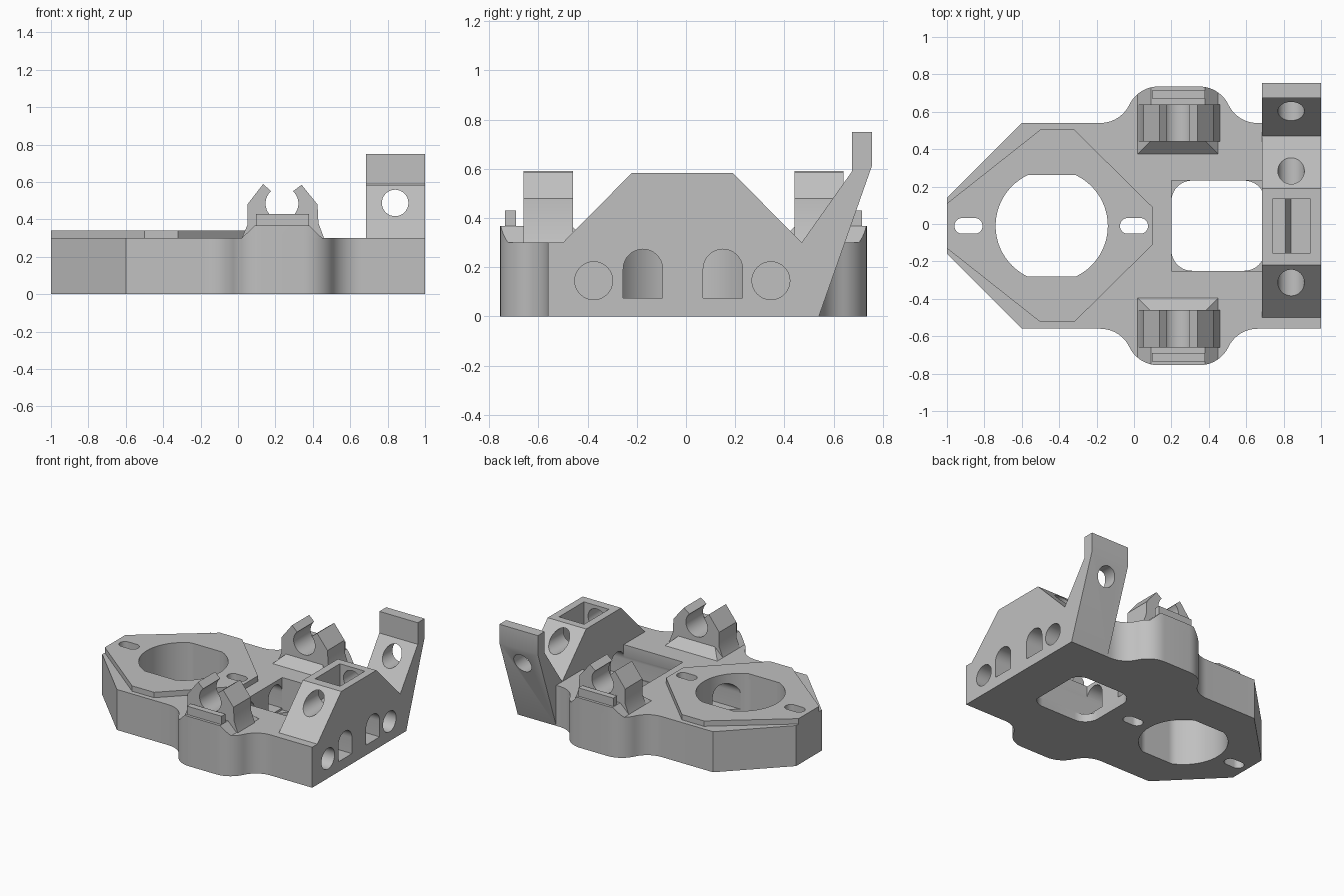
import bpy, bmesh
from math import sin, cos, pi, atan2, radians
from mathutils import Vector

cube = bpy.data.objects.get("Cube")
if cube:
    bpy.data.objects.remove(cube, do_unlink=True)

CY = -0.01  # symmetry line of the plate

grey = bpy.data.materials.new("plain grey")
grey.use_nodes = True
grey.diffuse_color = (0.53, 0.53, 0.53, 1)
grey.node_tree.nodes["Principled BSDF"].inputs["Base Color"].default_value = (0.53, 0.53, 0.53, 1)


def make(name, bm):
    bmesh.ops.recalc_face_normals(bm, faces=bm.faces)
    mesh = bpy.data.meshes.new(name)
    bm.to_mesh(mesh)
    bm.free()
    mesh.materials.append(grey)
    obj = bpy.data.objects.new(name, mesh)
    bpy.context.collection.objects.link(obj)
    return obj


def prism(name, pts, axis, lo, hi):
    """Extrude a 2D profile along an axis."""
    place = {"x": lambda a, b, t: (t, a, b),
             "y": lambda a, b, t: (a, t, b),
             "z": lambda a, b, t: (a, b, t)}[axis]
    bm = bmesh.new()
    face = bm.faces.new([bm.verts.new(place(a, b, lo)) for a, b in pts])
    ext = bmesh.ops.extrude_face_region(bm, geom=[face])
    shift = Vector(place(0, 0, hi - lo))
    bmesh.ops.translate(bm, vec=shift,
                        verts=[v for v in ext["geom"] if isinstance(v, bmesh.types.BMVert)])
    return make(name, bm)


def hull(name, pts):
    bm = bmesh.new()
    for p in pts:
        bm.verts.new(p)
    bmesh.ops.convex_hull(bm, input=bm.verts)
    return make(name, bm)


def arc(cx, cy, r, a0, a1, n=16):
    return [(cx + r * cos(radians(a0 + (a1 - a0) * i / n)),
             cy + r * sin(radians(a0 + (a1 - a0) * i / n))) for i in range(n + 1)]


def rounded(x0, x1, y0, y1, r):
    return (arc(x1 - r, y1 - r, r, 0, 90, 10) + arc(x0 + r, y1 - r, r, 90, 180, 10)
            + arc(x0 + r, y0 + r, r, 180, 270, 10) + arc(x1 - r, y0 + r, r, 270, 360, 10))


def box(x0, x1, y0, y1):
    return [(x0, y0), (x1, y0), (x1, y1), (x0, y1)]


def boolean(obj, tools, op="DIFFERENCE"):
    for t in tools:
        m = obj.modifiers.new("cut", "BOOLEAN")
        m.operation, m.object, m.solver = op, t, "EXACT"
        bpy.context.view_layer.objects.active = obj
        bpy.ops.object.modifier_apply(modifier=m.name)


def mirrored(half):
    """Close a half outline, given as distance from the symmetry line."""
    return [(x, CY + d) for x, d in half] + [(x, CY - d) for x, d in reversed(half)]


# Base outline with a rounded bulge on each side
LOW, HIGH, DX = 0.55, 0.745, 0.31
turn = 2 * atan2(HIGH - LOW, DX)
R = DX / (2 * sin(turn))
deg = turn * 180 / pi
rise = (arc(-0.18, LOW + R, R, -90, -90 + deg, 10)
        + arc(-0.18 + DX, HIGH - R, R, 90 + deg, 90, 10)[1:])
fall = [(0.48 - x, d) for x, d in reversed(rise)]
END = 0.685
outline = mirrored([(-1, 0.15), (-0.6, LOW)] + rise + fall + [(END, LOW)])
base = prism("base_plate", outline, "z", 0, 0.3)

# Raised octagonal mounting pad
pad = prism("mounting_pad", mirrored([(-1, 0.12), (-0.5, 0.515), (-0.32, 0.515), (0.1, 0.1)]),
            "z", 0.29, 0.34)

# End block with one tall leaning arm
block = prism("end_block", [(-0.56, 0), (0.54, 0), (0.755, 0.61), (0.755, 0.75), (0.675, 0.75),
                            (0.675, 0.59), (0.47, 0.3), (0.19, 0.583), (-0.22, 0.583),
                            (-0.5, 0.3), (-0.56, 0.3)], "x", END, 1)

# Cutters: round opening with two flats, and slots
ring = [(x, max(CY - 0.272, min(CY + 0.272, y))) for x, y in arc(-0.44, CY, 0.3, 0, 360, 72)[:-1]]
opening = prism("opening_cutter", ring, "z", -0.1, 0.5)
slots = [prism("slot_cutter", rounded(x - 0.075, x + 0.075, CY - 0.042, CY + 0.042, 0.0415),
               "z", -0.1, 0.5) for x in (-0.885, 0)]

# Cutters: square window with rounded lower rim
window = prism("window_cutter", box(0.2, 0.75, -0.25, 0.232), "z", 0.06, 0.5)
rim = prism("rim_cutter", rounded(0.2, 0.7, -0.25, 0.232, 0.11), "z", -0.1, 0.1)

# Cutters: arched tunnels, blind holes, cross bore and top pocket
tunnels = [prism("tunnel_cutter", [(y - 0.08, 0.075), (y + 0.08, 0.075)]
                 + arc(y, 0.193, 0.08, 0, 180), "x", -0.44, 1.1) for y in (-0.175, 0.15)]
sockets = [prism("socket_cutter", arc(y, 0.145, 0.077, 0, 360, 32)[:-1], "x", 0.72, 1.1)
           for y in (-0.375, 0.345)]
bore = prism("bore_cutter", arc(0.84, 0.488, 0.071, 0, 360, 32)[:-1], "y", -0.9, 0.9)
pocket = prism("pocket_cutter", [(0.74, 0.7), (0.74, 0.4), (0.81, 0.4), (0.84, 0.34),
                                 (0.945, 0.34), (0.945, 0.7)], "y", -0.155, 0.135)

boolean(base, [opening] + slots + [window, rim] + tunnels)
boolean(pad, [opening] + slots)
boolean(block, tunnels + sockets + [bore, pocket])
parts = [base, pad, block]

# Clip, sloped pedestal and end stop on each bulge
clip_profile = ([(0.02, 0.3), (0.05, 0.37), (0.05, 0.48), (0.135, 0.59)]
                + arc(0.235, 0.485, 0.088, 132, 408, 28)
                + [(0.34, 0.585), (0.425, 0.48), (0.43, 0.38), (0.46, 0.3)])
limit = prism("limit_cutter", outline, "z", 0.28, 0.6)
for side, s in (("front", -1), ("back", 1)):
    def at(d):
        return CY + s * d
    parts.append(prism(side + "_clip", clip_profile, "y", at(0.45), at(0.65)))
    low = [(x, at(d), z) for x in (0.02, 0.45) for d in (0.385, 0.9) for z in (0.27, 0.3)]
    top = [(x, at(d), 0.368) for x in (0.09, 0.38) for d in (0.455, 0.9)]
    pedestal = hull(side + "_pedestal", low + top)
    boolean(pedestal, [limit], "INTERSECT")
    parts.append(pedestal)
    parts.append(prism(side + "_stop", box(0.095, 0.38, 0.35, 0.43), "y", at(0.68), at(0.725)))

# Remove the cutters and shade the finished parts
for t in [opening, window, rim, bore, pocket, limit] + slots + tunnels + sockets:
    bpy.data.objects.remove(t, do_unlink=True)
bpy.ops.object.select_all(action="DESELECT")
for p in parts:
    p.select_set(True)
bpy.context.view_layer.objects.active = base
bpy.ops.object.shade_smooth_by_angle(angle=radians(30))
